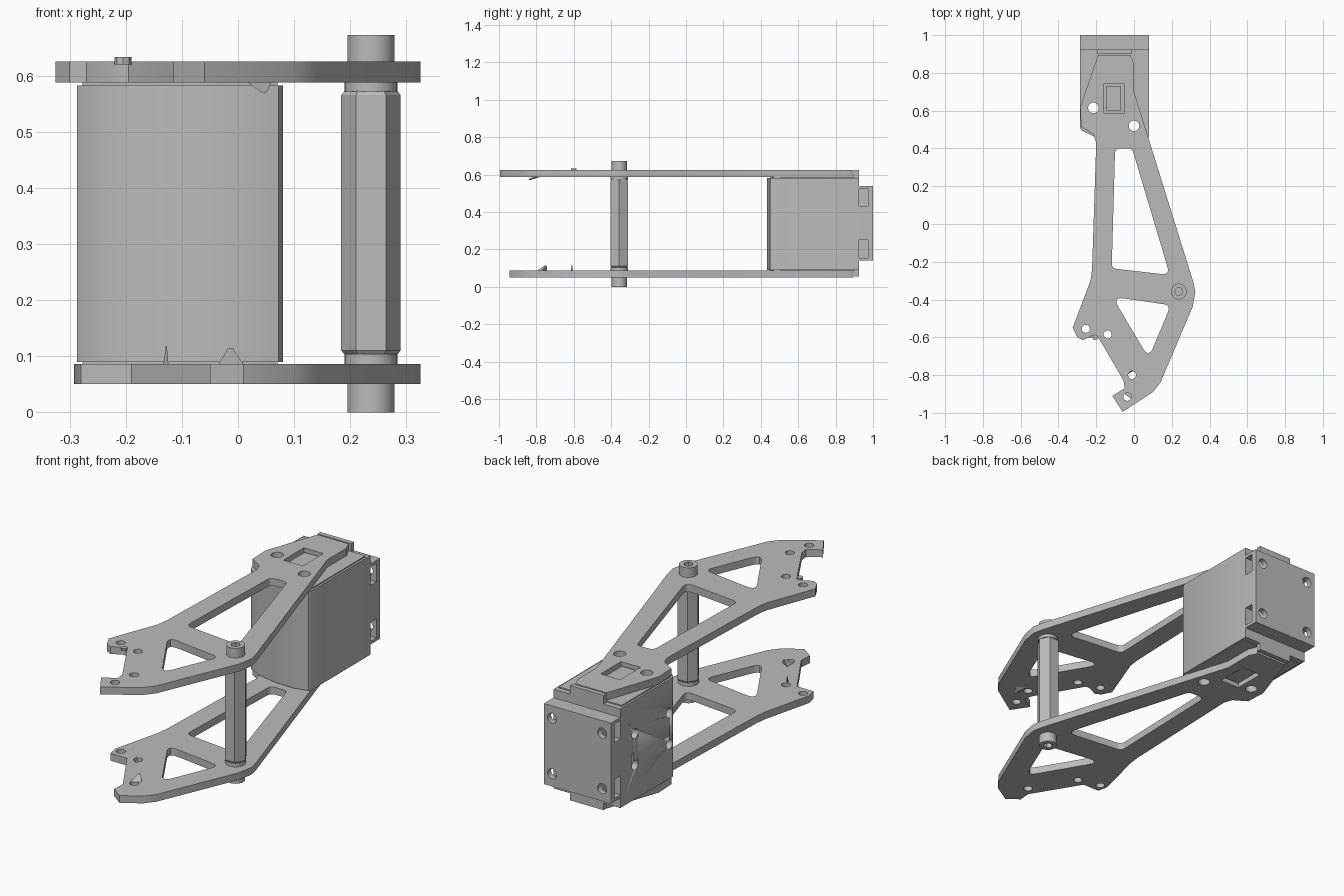
import bpy, bmesh, math
from mathutils import Vector, Matrix

cube = bpy.data.objects.get("Cube")
if cube:
    bpy.data.objects.remove(cube)

grey = bpy.data.materials.new("plain grey")
grey.use_nodes = True
COLOUR = (0.5, 0.5, 0.5, 1)
grey.diffuse_color = COLOUR
grey.node_tree.nodes["Principled BSDF"].inputs["Base Color"].default_value = COLOUR


def add_mesh(name, mesh):
    obj = bpy.data.objects.new(name, mesh)
    bpy.context.collection.objects.link(obj)
    mesh.materials.clear()
    mesh.materials.append(grey)
    bpy.ops.object.select_all(action='DESELECT')
    obj.select_set(True)
    bpy.context.view_layer.objects.active = obj
    bpy.ops.object.shade_smooth_by_angle(angle=math.radians(30))
    return obj


def ring(x, y, r, n=32):
    return [(x + r * math.cos(i * math.tau / n), y + r * math.sin(i * math.tau / n)) for i in range(n)]


def rect(x0, x1, y0, y1):
    return [(x0, y0), (x1, y0), (x1, y1), (x0, y1)]


def rounded(points, radius, steps=6):
    """Fillet every corner of a polygon."""
    out = []
    for i, p in enumerate(points):
        p = Vector(p)
        a, b = Vector(points[i - 1]) - p, Vector(points[(i + 1) % len(points)]) - p
        half = a.angle(b) / 2
        cut = min(radius / math.tan(half), a.length * 0.45, b.length * 0.45)
        start, end = p + a.normalized() * cut, p + b.normalized() * cut
        for k in range(steps + 1):
            t = k / steps
            out.append(tuple(start * (1 - t) ** 2 + p * 2 * t * (1 - t) + end * t * t))
    return out


def slab(name, outline, low, high, holes=(), along_y=False):
    """Extrude an outline with holes from low to high, along z or along y."""
    curve = bpy.data.curves.new(name, 'CURVE')
    curve.dimensions, curve.fill_mode = '2D', 'BOTH'
    curve.extrude = (high - low) / 2
    for loop in [outline, *holes]:
        spline = curve.splines.new('POLY')
        spline.points.add(len(loop) - 1)
        for point, (x, y) in zip(spline.points, loop):
            point.co = (x, y, 0, 1)
        spline.use_cyclic_u = True
    temp = bpy.data.objects.new(name, curve)
    bpy.context.collection.objects.link(temp)
    bpy.context.view_layer.update()
    graph = bpy.context.evaluated_depsgraph_get()
    mesh = bpy.data.meshes.new_from_object(temp.evaluated_get(graph))
    bpy.data.objects.remove(temp)
    mid = (low + high) / 2
    move = Matrix.Translation((0, mid, 0)) @ Matrix.Rotation(math.pi / 2, 4, 'X') if along_y \
        else Matrix.Translation((0, 0, mid))
    mesh.transform(move)
    bm = bmesh.new()
    bm.from_mesh(mesh)
    bmesh.ops.remove_doubles(bm, verts=bm.verts, dist=1e-5)
    bmesh.ops.recalc_face_normals(bm, faces=bm.faces)
    bm.to_mesh(mesh)
    bm.free()
    return add_mesh(name, mesh)


# Arm plates: shared side outlines, each with its own tip
right_side = [(-0.19, 0.895), (-0.02, 0.895), (0, 0.85), (0, 0.70), (0.315, -0.31), (0.325, -0.36),
              (0.31, -0.44), (0.14, -0.84), (0.10, -0.89)]
left_side = [(-0.23, -0.30), (-0.222, -0.24), (-0.2, 0.43), (-0.215, 0.475), (-0.28, 0.515), (-0.285, 0.62)]
top_tip = [(-0.06, -0.995), (-0.115, -0.91), (-0.05, -0.87), (-0.055, -0.83), (-0.195, -0.59),
           (-0.22, -0.59), (-0.27, -0.615), (-0.30, -0.60), (-0.325, -0.55)]
bottom_tip = [(0.01, -0.945), (-0.05, -0.90), (-0.045, -0.84), (-0.19, -0.60), (-0.28, -0.6), (-0.292, -0.55)]

long_window = rounded([(-0.1, 0.4), (-0.01, 0.4), (0.19, -0.27), (-0.118, -0.235)], 0.03)
short_window = rounded([(-0.115, -0.385), (0.195, -0.43), (0.078, -0.71)], 0.03)
body_bores = [ring(-0.215, 0.615, 0.028), ring(0, 0.52, 0.028)]
tip_bores = [ring(x, y, 0.021) for x, y in [(-0.255, -0.555), (-0.14, -0.585), (-0.01, -0.8), (-0.035, -0.915)]]
plate_holes = [long_window, short_window, rect(-0.16, -0.053, 0.585, 0.745)] + body_bores

slab("top_arm_plate", right_side + top_tip + left_side, 0.588, 0.625, plate_holes + tip_bores)
slab("bottom_arm_plate", right_side + bottom_tip + left_side, 0.05, 0.086, plate_holes + tip_bores[:3])

# Motor body with a gently bowed front, bored through for the mounting holes
body_outline = [(0.08, 0.925), (-0.287, 0.925), (-0.287, 0.51), (-0.275, 0.493), (-0.2, 0.458), (-0.1, 0.437),
                (0, 0.433), (0.072, 0.45), (0.08, 0.465)]
body = slab("motor_body", body_outline, 0.09, 0.582, body_bores)

# Blind screw holes on the right side of the body
bm = bmesh.new()
for y in (0.54, 0.81):
    for z in (0.26, 0.415):
        place = Matrix.Translation((-0.287, y, z)) @ Matrix.Rotation(math.pi / 2, 4, 'Y')
        bmesh.ops.create_cone(bm, cap_ends=True, segments=24, radius1=0.024, radius2=0.024, depth=0.06, matrix=place)
cutter_mesh = bpy.data.meshes.new("side_hole_cutter")
bm.to_mesh(cutter_mesh)
bm.free()
cutter = add_mesh("side_hole_cutter", cutter_mesh)
cut = body.modifiers.new("side_holes", 'BOOLEAN')
cut.object, cut.solver = cutter, 'EXACT'
cutter.hide_render = True
cutter.hide_set(True)

# Thin raised pads, keys and end tabs above and below the body
pad = [(0.07, 0.9), (-0.277, 0.9), (-0.277, 0.52), (-0.19, 0.47), (0, 0.45), (0.07, 0.47)]
for side, base, pad_z, key_z, tab_z in (("top", 0.58, 0.588, 0.612, 0.625), ("bottom", 0.092, 0.086, 0.062, 0.055)):
    for part, shape, z, holes in (("pad", pad, pad_z, body_bores),
                                  ("key", rect(-0.145, -0.068, 0.6, 0.73), key_z, []),
                                  ("tab", rect(-0.195, -0.01, 0.902, 0.925), tab_z, [])):
        slab(side + "_" + part, shape, min(base, z), max(base, z), holes)

# Rear cap: inner layer notched at the sides, outer layer with four screw holes
X0, X1, NOTCH = -0.287, 0.08, 0.07
right_edge = [(X1, 0.14), (X1, 0.155), (X1 - NOTCH, 0.155), (X1 - NOTCH, 0.25), (X1, 0.25),
              (X1, 0.433), (X1 - NOTCH, 0.433), (X1 - NOTCH, 0.525), (X1, 0.525), (X1, 0.54)]
left_edge = [(X0 + X1 - x, z) for x, z in reversed(right_edge)]
slab("cap_inner_layer", right_edge + left_edge, 0.925, 0.972, along_y=True)
cap_holes = [ring(x, z, 0.025) for x in (-0.24, 0.035) for z in (0.203, 0.478)]
slab("cap_outer_layer", rect(X0, X1, 0.14, 0.54), 0.972, 1.0, cap_holes, along_y=True)


def loft(name, rings):
    """Stack equal rings given as (z, points) into a closed solid."""
    bm = bmesh.new()
    loops = [[bm.verts.new((x, y, z)) for x, y in pts] for z, pts in rings]
    for a, b in zip(loops, loops[1:]):
        for i in range(len(a)):
            bm.faces.new((a[i - 1], a[i], b[i], b[i - 1]))
    bm.faces.new(loops[0][::-1])
    bm.faces.new(loops[-1])
    bmesh.ops.recalc_face_normals(bm, faces=bm.faces)
    mesh = bpy.data.meshes.new(name)
    bm.to_mesh(mesh)
    bm.free()
    add_mesh(name, mesh)


# Hexagonal spacer with necks and socket screws
PX, PY = 0.237, -0.357
loft("hex_spacer", [(z, ring(PX, PY, r, 6)) for z, r in
                    ((0.103, 0.047), (0.11, 0.053), (0.565, 0.053), (0.573, 0.047))])
for side, neck, head in (("bottom", (0.086, 0.104), (0, 0.05)), ("top", (0.572, 0.588), (0.625, 0.672))):
    slab(side + "_spacer_neck", ring(PX, PY, 0.047), *neck)
    slab(side + "_screw_head", ring(PX, PY, 0.042), *head, [ring(PX, PY, 0.022, 6)])


# Small burrs around the broken tips
def burr(name, base, tip, size):
    x, y, z = base
    loft(name, [(z, ring(x, y, size, 3)), (tip[2], ring(tip[0], tip[1], size * 0.2, 3))])


burr("bottom_burr_wide", (-0.02, -0.77, 0.085), (-0.015, -0.75, 0.114), 0.03)
burr("bottom_burr_thin", (-0.13, -0.61, 0.085), (-0.128, -0.61, 0.118), 0.006)
burr("top_burr_under", (0.03, -0.8, 0.589), (0.045, -0.84, 0.57), 0.03)
slab("top_burr_dot", ring(-0.205, -0.6, 0.015, 8), 0.62, 0.633)
